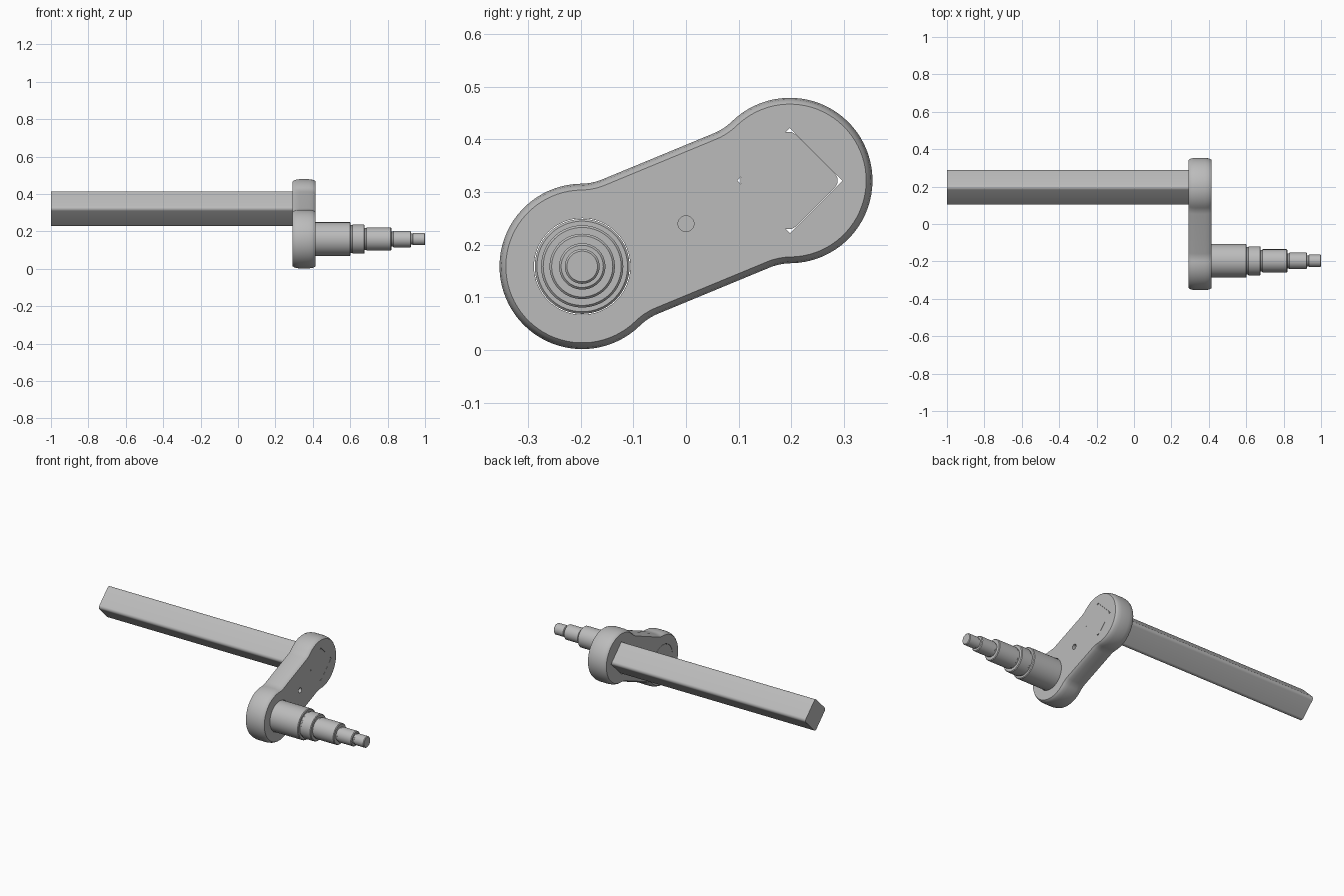
import bpy, bmesh
from math import sin, cos, pi, sqrt, atan2

cube = bpy.data.objects.get("Cube")
if cube:
    bpy.data.objects.remove(cube, do_unlink=True)

steel = bpy.data.materials.new("satin grey")
steel.use_nodes = True
GREY = (0.5, 0.5, 0.5, 1)
steel.diffuse_color = GREY
steel.node_tree.nodes["Principled BSDF"].inputs["Base Color"].default_value = GREY

X_IN, X_OUT = 0.292, 0.415          # faces of the arm
SPINDLE = (-0.197, 0.159)           # (y, z) centres
SOCKET = (0.197, 0.322)


def arc(cy, cz, r, a0, a1, n):
    return [(cy + r * cos(a0 + (a1 - a0) * i / n),
             cz + r * sin(a0 + (a1 - a0) * i / n)) for i in range(n + 1)]


def circle(centre, r, n=64):
    return arc(*centre, r, 0, 2 * pi, n)[:-1]


def loft(name, sections):
    """Skin a closed solid through (x, outline) sections."""
    bm = bmesh.new()
    rings = [[bm.verts.new((x, y, z)) for y, z in pts] for x, pts in sections]
    n = len(rings[0])
    for a, b in zip(rings, rings[1:]):
        for i in range(n):
            j = (i + 1) % n
            bm.faces.new((a[i], a[j], b[j], b[i]))
    bm.faces.new(rings[0])
    bm.faces.new(rings[-1])
    bmesh.ops.recalc_face_normals(bm, faces=bm.faces)
    mesh = bpy.data.meshes.new(name)
    bm.to_mesh(mesh)
    bm.free()
    mesh.materials.append(steel)
    obj = bpy.data.objects.new(name, mesh)
    bpy.context.collection.objects.link(obj)
    return obj


def activate(obj):
    bpy.ops.object.select_all(action='DESELECT')
    obj.select_set(True)
    bpy.context.view_layer.objects.active = obj


def smooth(obj):
    activate(obj)
    bpy.ops.object.shade_smooth_by_angle(angle=pi / 6)


def cut(obj, cutter):
    cutter.hide_render = True
    mod = obj.modifiers.new("cut", 'BOOLEAN')
    mod.operation, mod.solver, mod.object = 'DIFFERENCE', 'EXACT', cutter
    activate(obj)
    bpy.ops.object.modifier_apply(modifier=mod.name)
    bpy.data.objects.remove(cutter, do_unlink=True)


def arm_outline(offset):
    """Two round lobes joined by a slightly narrower web with soft fillets."""
    dy, dz = SOCKET[0] - SPINDLE[0], SOCKET[1] - SPINDLE[1]
    half, tilt = sqrt(dy * dy + dz * dz) / 2, atan2(dz, dy)
    lobe, web, fillet = 0.158, 0.139, 0.11
    h = web + fillet
    du = sqrt((lobe + fillet) ** 2 - h ** 2)
    a = atan2(h, -du)
    quarter = arc(half, 0, lobe + offset, 0, a, 24)
    quarter += arc(half - du, h, fillet - offset, a + pi, 1.5 * pi, 8)[1:]
    top = quarter + [(-u, v) for u, v in reversed(quarter)]
    loop = top + [(u, -v) for u, v in reversed(top[1:-1])]
    cy, cz = (SPINDLE[0] + SOCKET[0]) / 2, (SPINDLE[1] + SOCKET[1]) / 2
    return [(cy + u * cos(tilt) - v * sin(tilt),
             cz + u * sin(tilt) + v * cos(tilt)) for u, v in loop]


# Arm with a crowned rim
rim = [(0, -0.013), (0.006, -0.008), (0.016, -0.004), (0.035, -0.001)]
arm = loft("crank_arm",
           [(X_IN + d, arm_outline(o)) for d, o in rim]
           + [(X_OUT - d, arm_outline(o)) for d, o in reversed(rim)])

# Spindle bore, square socket and blind pin hole
cut(arm, loft("bore_cutter", [(x, circle(SPINDLE, 0.0915)) for x in (0.2, 0.5)]))
cut(arm, loft("socket_cutter", [(x, circle(SOCKET, 0.1, 4)) for x in (0.2, 0.5)]))
cut(arm, loft("pin_cutter", [(x, circle((0, 0.24), 0.015, 32)) for x in (0.385, 0.5)]))
smooth(arm)

# Square bar on edge, with rounded corners, seated in the socket
CORNER, REACH = 0.018, 0.0925
bar_centre = (SOCKET[0] - 0.0015, SOCKET[1])
inset = REACH - CORNER
bar_outline = []
for k in range(4):
    a = k * pi / 2
    bar_outline += arc(bar_centre[0] + inset * cos(a), bar_centre[1] + inset * sin(a),
                       CORNER, a - pi / 4, a + pi / 4, 6)
smooth(loft("square_bar", [(x, bar_outline) for x in (-1, X_OUT)]))

# Stepped spindle: each step has a relief at its root and a chamfer at its end
steps = [(0.602, 0.09), (0.677, 0.078), (0.82, 0.062), (0.925, 0.044), (1.0, 0.033)]
profile = [(X_IN, steps[0][1])]
for i, (end, r) in enumerate(steps):
    if i:
        start = steps[i - 1][0]
        profile += [(start, r - 0.004), (start + 0.008, r - 0.004), (start + 0.011, r)]
    profile += [(end - 0.004, r), (end, r - 0.004)]
smooth(loft("stepped_spindle", [(x, circle(SPINDLE, r)) for x, r in profile]))
